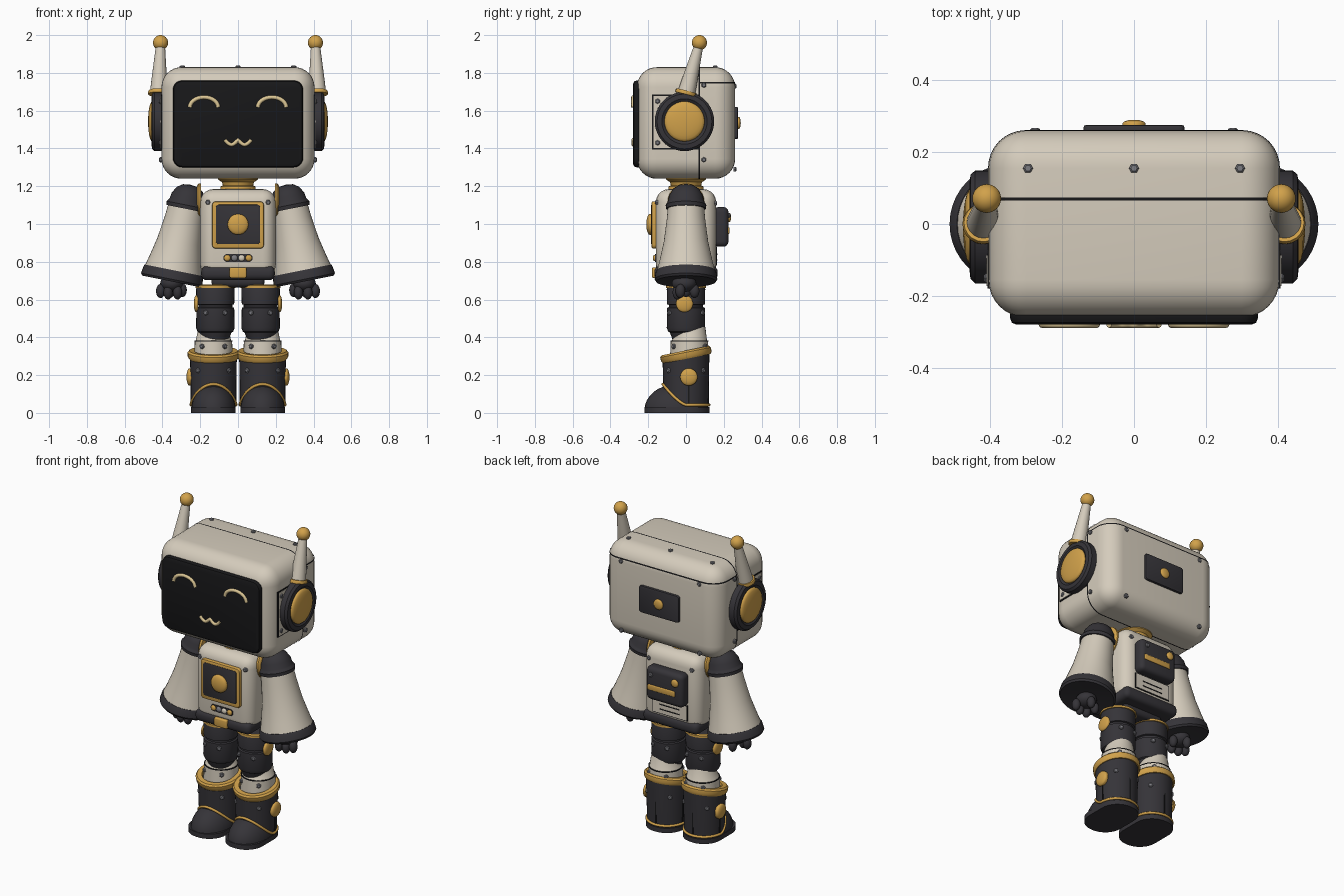
import bpy, bmesh
from math import sin, cos, pi, radians
from mathutils import Vector, Matrix

cube = bpy.data.objects.get("Cube")
if cube:
    bpy.data.objects.remove(cube, do_unlink=True)


def material(name, r, g, b):
    m = bpy.data.materials.new(name)
    m.use_nodes = True
    m.diffuse_color = (r, g, b, 1)
    m.node_tree.nodes["Principled BSDF"].inputs["Base Color"].default_value = (r, g, b, 1)
    return m


CREAM = material("cream shell", 0.66, 0.60, 0.50)
GOLD = material("gold trim", 0.64, 0.36, 0.07)
DARK = material("charcoal", 0.036, 0.034, 0.04)
BLACK = material("screen black", 0.009, 0.009, 0.01)
GREY = material("bolt grey", 0.2, 0.2, 0.22)
GLOW = material("face glow", 0.72, 0.57, 0.30)
made = []


def finish(name, bm, mat, loc=(0, 0, 0), axis=(0, 0, 1)):
    bmesh.ops.recalc_face_normals(bm, faces=bm.faces)
    me = bpy.data.meshes.new(name)
    bm.to_mesh(me)
    bm.free()
    me.materials.append(mat)
    ob = bpy.data.objects.new(name, me)
    bpy.context.collection.objects.link(ob)
    ob.location = loc
    ob.rotation_mode = 'QUATERNION'
    axis = Vector(axis)
    if axis.normalized().z < 0.9999:
        ob.rotation_quaternion = Vector((0, 0, 1)).rotation_difference(axis)
    made.append(ob)
    return ob


def box_mesh(size, r=0, seg=3, axis=None, edge=0):
    """Box rounded on all edges, or only on those along one axis plus a fine edge bevel."""
    bm = bmesh.new()
    bmesh.ops.create_cube(bm, size=1, matrix=Matrix.Diagonal((*size, 1)))
    if r:
        picked = [e for e in bm.edges if axis is None or
                  abs((e.verts[0].co - e.verts[1].co)[axis]) > size[axis] * 0.9]
        bmesh.ops.bevel(bm, geom=picked, offset=r, segments=seg, affect='EDGES', profile=0.5)
    if edge:
        picked = [e for e in bm.edges if e.calc_face_angle(0) > 1]
        bmesh.ops.bevel(bm, geom=picked, offset=edge, segments=2, affect='EDGES', profile=0.5)
    return bm


def box(name, loc, size, mat, **kw):
    return finish(name, box_mesh(size, **kw), mat, loc)


def lathe(name, profile, mat, loc=(0, 0, 0), axis=(0, 0, 1), steps=32, shear=None):
    """Revolve (radius, height) points; shear tilts everything above a height."""
    bm = bmesh.new()
    vs = [bm.verts.new((r, 0, z)) for r, z in profile]
    es = [bm.edges.new(p) for p in zip(vs, vs[1:])]
    bmesh.ops.spin(bm, geom=vs + es, axis=(0, 0, 1), cent=(0, 0, 0), angle=2 * pi, steps=steps)
    bmesh.ops.remove_doubles(bm, verts=bm.verts, dist=0.0002)
    if shear:
        for v in bm.verts:
            if v.co.z > shear[0]:
                v.co.z += shear[1] * v.co.y
    return finish(name, bm, mat, loc, axis)


def ball(name, loc, radii, mat, cut=False):
    bm = bmesh.new()
    bmesh.ops.create_uvsphere(bm, u_segments=28, v_segments=16, radius=1)
    if cut:
        geom = bm.verts[:] + bm.edges[:] + bm.faces[:]
        bmesh.ops.bisect_plane(bm, geom=geom, plane_co=(0, 0, 0), plane_no=(0, 0, 1), clear_inner=True)
    bmesh.ops.scale(bm, vec=radii, verts=bm.verts)
    return finish(name, bm, mat, loc)


def knob(name, loc, axis, r, h, mat=GOLD):
    dome = [(r * cos(a * pi / 12), h * (0.4 + 0.6 * sin(a * pi / 12))) for a in range(6)]
    return lathe(name, [(0, 0), (r, 0)] + dome + [(0, h)], mat, loc, axis)


def bolt(loc, axis):
    lathe("bolt", [(0, -0.006), (0.014, -0.006), (0.014, 0.005), (0.009, 0.009), (0, 0.009)],
          GREY, loc, axis, steps=6)


def tube(name, pts, radius, mat, closed=False):
    cu = bpy.data.curves.new(name, 'CURVE')
    cu.dimensions = '3D'
    cu.bevel_depth, cu.bevel_resolution, cu.use_fill_caps = radius, 2, True
    sp = cu.splines.new('POLY')
    sp.points.add(len(pts) - 1)
    for p, co in zip(sp.points, pts):
        p.co = (*co, 1)
    sp.use_cyclic_u = closed
    cu.materials.append(mat)
    bpy.context.collection.objects.link(bpy.data.objects.new(name, cu))


# Head shell, with seams made as thin slices of a slightly larger shell
HEAD, HC = (0.81, 0.52, 0.59), Vector((0, 0, 1.535))
box("head", HC, HEAD, CREAM, r=0.105, seg=8)


def seam(name, cuts):
    bm = box_mesh([d + 0.006 for d in HEAD], r=0.107, seg=8)
    for co, no in cuts:
        bmesh.ops.bisect_plane(bm, geom=bm.verts[:] + bm.edges[:] + bm.faces[:], plane_co=Vector(co) - HC,
                               plane_no=no, clear_outer=True)
    finish(name, bm, BLACK, HC)


seam("head_seam", [((0, 0.066, 0), (0, -1, 0)), ((0, 0.074, 0), (0, 1, 0))])
seam("back_seam", [((0, 0, 1.744), (0, 0, -1)), ((0, 0, 1.752), (0, 0, 1)), ((0, 0.07, 0), (0, -1, 0))])

# Face screen with smiling eyes and mouth
box("face_screen", (0, -0.255, 1.53), (0.69, 0.05, 0.46), BLACK, r=0.05, seg=5, axis=1, edge=0.018)
for s in (-1, 1):
    arc = [(s * 0.18 + 0.075 * cos(a * pi / 16), -0.279, 1.618 + 0.053 * sin(a * pi / 16)) for a in range(17)]
    tube("eye", arc, 0.011, GLOW)
tube("mouth", [(0.07 * t / 12, -0.279, 1.446 - 0.026 * abs(sin(pi * t / 12))) for t in range(-12, 13)],
     0.01, GLOW)

# Back of the head
box("head_back_plate", (0, 0.262, 1.535), (0.28, 0.026, 0.17), DARK, r=0.015, axis=1, edge=0.005)
knob("head_back_knob", (0, 0.272, 1.535), (0, 1, 0), 0.032, 0.018)
for x in (-0.295, 0, 0.295):
    bolt((x, 0.155, 1.83), (0, 0, 1))
for s in (-1, 1):
    for z in (1.73, 1.29):
        bolt((s * 0.275, 0.258, z), (0, 1, 0))

# Ears and antennae
for s in (-1, 1):
    side = (s, 0, 0)
    box("ear_panel_outline", (s * 0.404, -0.055, 1.54), (0.008, 0.25, 0.29), BLACK)
    box("ear_panel", (s * 0.406, -0.055, 1.54), (0.009, 0.235, 0.275), CREAM)
    for y, z in ((-0.15, 1.65), (-0.15, 1.43), (0.095, 1.735), (0.095, 1.34)):
        bolt((s * 0.408, y, z), side)
    lathe("ear_ring", [(0, 0), (0.15, 0), (0.157, 0.006), (0.157, 0.042), (0.145, 0.055),
                       (0.12, 0.058), (0.106, 0.048), (0, 0.048)], DARK, (s * 0.4, -0.008, 1.543), side, 40)
    knob("ear_dome", (s * 0.44, -0.008, 1.543), side, 0.106, 0.036)
    lean = (-s * 0.01, 0.07, 0.27)
    lathe("antenna", [(0, 0), (0.047, 0), (0.043, 0.06), (0.024, 0.27), (0, 0.27)], CREAM,
          (s * 0.42, 0, 1.685), lean, 20)
    lathe("antenna_ring", [(0, 0), (0.056, 0), (0.058, 0.01), (0.054, 0.02), (0, 0.02)], GOLD,
          (s * 0.42, -0.002, 1.685), lean, 20)
    ball("antenna_tip", (s * 0.41, 0.071, 1.96), (0.04,) * 3, GOLD)

# Neck
lathe("neck", [(0.11, 1.26), (0.105, 1.235), (0.085, 1.222), (0.08, 1.205), (0.092, 1.198),
               (0.095, 1.18), (0.08, 1.165)], GOLD)

# Torso with chest panel
box("torso", (0, 0, 0.95), (0.40, 0.32, 0.47), CREAM, r=0.07, seg=5)
box("chest_frame", (0, -0.165, 0.995), (0.275, 0.035, 0.25), GOLD, r=0.02, axis=1, edge=0.008)
box("chest_panel", (0, -0.17, 0.998), (0.235, 0.03, 0.21), DARK, r=0.015, axis=1, edge=0.004)
knob("chest_core", (0, -0.18, 0.998), (0, -1, 0), 0.055, 0.03)
box("button_strip", (0, -0.157, 0.82), (0.155, 0.014, 0.042), DARK, r=0.018, axis=1)
for i, m in enumerate((GOLD, GREY, CREAM, GOLD)):
    knob("button", (-0.057 + 0.038 * i, -0.16, 0.82), (0, -1, 0), 0.017, 0.016, m)
for s in (-1, 1):
    bolt((s * 0.16, -0.154, 1.115), (0, -1, 0))
    bolt((s * 0.15, 0.156, 1.11), (0, 1, 0))

# Belt and pelvis
box("belt", (0, 0, 0.74), (0.39, 0.335, 0.075), DARK, r=0.03, seg=4)
box("belt_buckle", (0, -0.168, 0.742), (0.09, 0.025, 0.055), GOLD, r=0.008)
box("pelvis", (0, 0, 0.695), (0.28, 0.18, 0.06), DARK, r=0.025)

# Backpack and back vent
box("backpack", (0, 0.185, 0.985), (0.26, 0.08, 0.21), DARK, r=0.028, seg=4)
box("backpack_bar", (0.015, 0.224, 0.965), (0.19, 0.014, 0.035), GOLD, r=0.005)
knob("backpack_dial", (-0.08, 0.223, 1.035), (0, 1, 0), 0.024, 0.016)
bolt((0.09, 0.226, 1.045), (0, 1, 0))
box("vent_outline", (0, 0.159, 0.83), (0.25, 0.008, 0.10), BLACK)
box("vent_plate", (0, 0.161, 0.83), (0.24, 0.008, 0.09), CREAM)
for z in (0.81, 0.84):
    box("vent_slot", (0, 0.163, z), (0.14, 0.008, 0.006), BLACK)

# Arms: shoulder ring, cap, flared sleeve, hand
for s in (-1, 1):
    knob("shoulder_ring", (s * 0.195, 0, 1.118), (s, 0, 0), 0.097, 0.03)
    up = Vector((-s * 0.08, 0, 0.40)).normalized()
    top = Vector((s * 0.272, 0, 1.10))
    lathe("shoulder_cap", [(0, -0.02), (0.105, -0.02), (0.108, 0), (0.1, 0.012), (0.095, 0.02),
                           (0.09, 0.05), (0.07, 0.085), (0.04, 0.105), (0, 0.11)], DARK, top, up)
    lathe("sleeve", [(0, 0), (0.095, 0), (0.102, -0.08), (0.118, -0.2), (0.14, -0.3), (0.155, -0.36),
                     (0, -0.36)], CREAM, top, up, 40)
    lathe("sleeve_cuff", [(0, -0.352), (0.155, -0.352), (0.16, -0.36), (0.166, -0.40), (0.158, -0.412),
                          (0, -0.40)], DARK, top, up, 40)
    ball("palm", (s * 0.352, -0.01, 0.685), (0.06, 0.065, 0.045), DARK)
    for x, y, z in ((0.41, -0.03, 0.645), (0.37, -0.045, 0.637), (0.32, -0.045, 0.637), (0.295, 0, 0.65),
                    (0.36, 0.045, 0.645)):
        ball("finger", (s * x, y, z), (0.024, 0.026, 0.037), DARK)

# Legs and boots
for s in (-1, 1):
    x = s * 0.12
    lathe("thigh", [(0, 0.67), (0.098, 0.67), (0.102, 0.655), (0.1, 0.575), (0.09, 0.572), (0.09, 0.56),
                    (0.1, 0.556), (0.102, 0.45), (0.094, 0.43), (0.085, 0.425), (0.07, 0.385), (0, 0.38)],
          DARK, (x, 0, 0))
    lathe("thigh_ring", [(0.09, 0.66), (0.106, 0.662), (0.106, 0.675), (0.09, 0.68)], GOLD, (x, 0, 0))
    knob("thigh_knob", (s * 0.212, -0.008, 0.578), (s, 0, 0), 0.045, 0.022)
    for a in (-1, 1):
        for f in (-1, 1):
            bolt((x + a * 0.05, f * 0.088, 0.53), (a * 0.5, f, 0))
    x = s * 0.13
    lathe("shin", [(0, 0.44), (0.078, 0.44), (0.085, 0.425), (0.093, 0.385), (0.099, 0.378), (0.103, 0.28),
                   (0, 0.28)], CREAM, (x, 0.018, 0), shear=(0.4, 0.3))
    lathe("shin_seam", [(0.08, 0.377), (0.1, 0.377), (0.1, 0.383), (0.08, 0.383)], BLACK, (x, 0.018, 0))
    for a in (-1, 1):
        for f in (-1, 1):
            bolt((x + a * 0.06, 0.018 + f * 0.082, 0.352), (a * 0.75, f, 0))

    # Boot shaft, tilted collar, toe, sole
    lathe("boot_shaft", [(0, 0.30), (0.124, 0.30), (0.122, 0.2), (0.117, 0.03), (0, 0.03)], DARK,
          (x, 0, 0), steps=40, shear=(0.25, 0.2))
    lathe("boot_collar", [(0.1, -0.02), (0.128, -0.022), (0.136, -0.01), (0.137, 0.012), (0.128, 0.022),
                          (0.1, 0.02), (0.1, -0.02)], GOLD, (x, 0, 0.308), (0, -0.2, 1), 40)
    ball("boot_toe", (x, -0.055, 0.015), (0.118, 0.165, 0.135), DARK, cut=True)
    box("boot_sole", (x, -0.048, 0.015), (0.236, 0.346, 0.03), DARK, r=0.112, seg=10, axis=2)
    trim = []
    for i in range(48):
        a = i * 2 * pi / 48
        trim.append((x + 0.119 * sin(a), -0.122 * cos(a), 0.042 + 0.11 * max(0, cos(a)) ** 1.4))
    tube("boot_trim", trim, 0.008, GOLD, closed=True)
    knob("boot_knob", (x + s * 0.115, 0.015, 0.19), (s, 0, 0), 0.046, 0.028)
    box("boot_side_seam", (x, 0.015, 0.17), (0.242, 0.008, 0.24), BLACK)
    box("boot_back_seam", (x, 0.06, 0.17), (0.008, 0.123, 0.24), BLACK)
    for a in (-1, 1):
        for f in (-1, 1):
            bolt((x + a * 0.08, f * 0.09, 0.225), (a, f, 0))

# Smooth shading with sharp edges kept
bpy.ops.object.select_all(action='DESELECT')
for ob in made:
    ob.select_set(True)
bpy.context.view_layer.objects.active = made[0]
bpy.ops.object.shade_smooth_by_angle(angle=radians(35))
